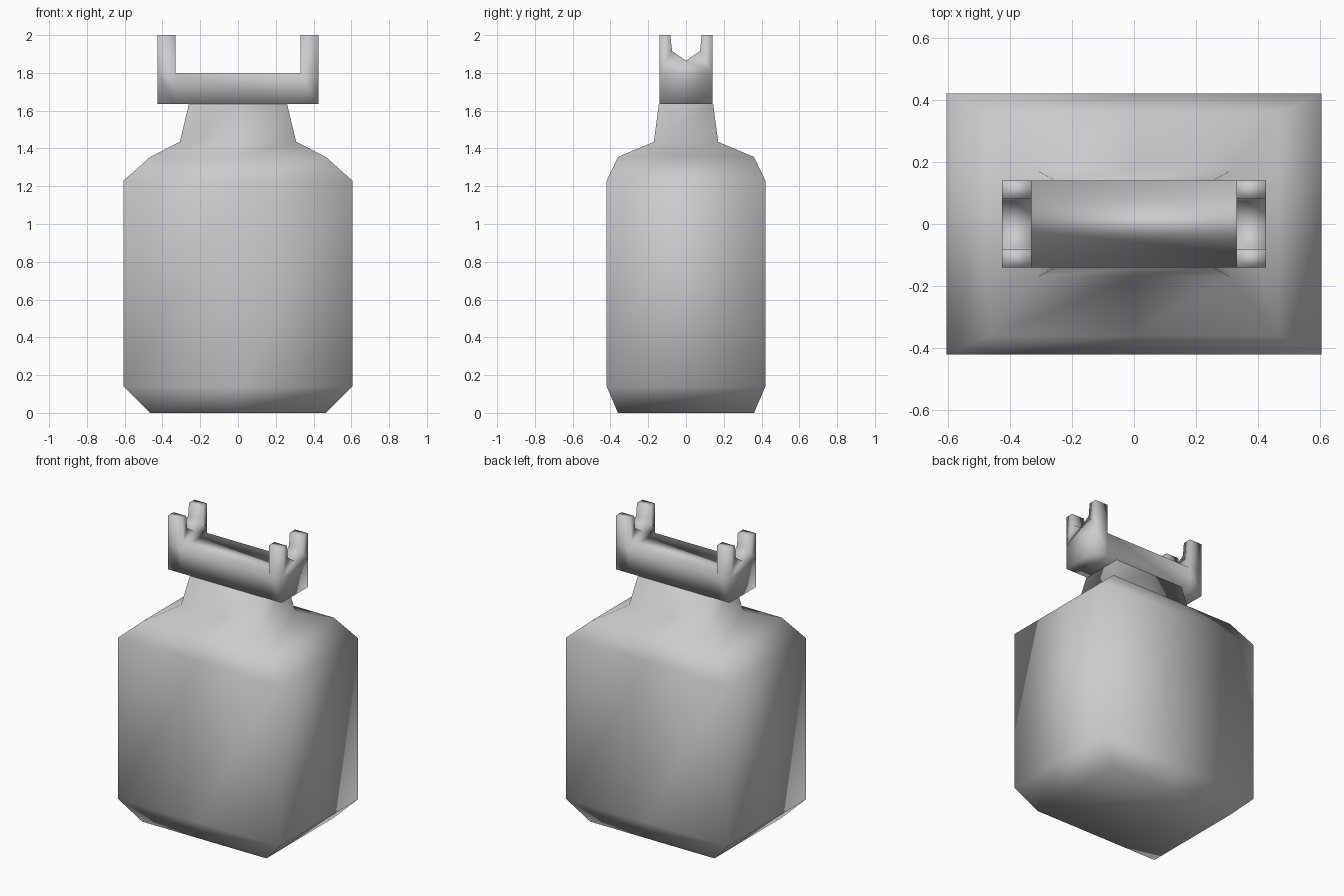
import bpy, bmesh

if "Cube" in bpy.data.objects:
    bpy.data.objects.remove(bpy.data.objects["Cube"])


def finish(bm, name):
    bmesh.ops.recalc_face_normals(bm, faces=bm.faces)
    for f in bm.faces:
        f.smooth = True
    mesh = bpy.data.meshes.new(name)
    bm.to_mesh(mesh)
    bm.free()
    obj = bpy.data.objects.new(name, mesh)
    bpy.context.collection.objects.link(obj)
    return obj


def bridge(bm, a, b):
    n = len(a)
    for i in range(n):
        j = (i + 1) % n
        bm.faces.new((a[i], a[j], b[j], b[i]))


# Body, shoulders and neck: stacked rectangular rings (half x, half y, z)
RINGS = [(0.465, 0.36, 0.0), (0.605, 0.42, 0.14), (0.605, 0.42, 1.23),
         (0.465, 0.36, 1.355), (0.308, 0.17, 1.435), (0.26, 0.144, 1.635)]
bm = bmesh.new()
rings = []
for hx, hy, z in RINGS:
    outline = [(-hx, -hy), (0, -hy), (hx, -hy), (hx, hy), (0, hy), (-hx, hy)]
    rings.append([bm.verts.new((x, y, z)) for x, y in outline])
for lower, upper in zip(rings, rings[1:]):
    bridge(bm, lower, upper)
bm.faces.new(rings[0])
bm.faces.new(rings[-1])
finish(bm, "body")

# Crossbar with a notched prong pair at each end (profile in y, z)
half = [(0.14, 1.635), (0.14, 1.8), (0.14, 2.0), (0.083, 2.0), (0.074, 1.915)]
profile = half + [(0, 1.865)] + [(-y, z) for y, z in reversed(half)]
bm = bmesh.new()
stations = [[bm.verts.new((x, y, z)) for y, z in profile]
            for x in (-0.425, -0.33, 0.33, 0.425)]
bridge(bm, stations[0], stations[1])
bridge(bm, stations[2], stations[3])
for outer in (stations[0], stations[3]):
    bm.faces.new(outer)
for inner in (stations[1], stations[2]):
    bm.faces.new(inner[1:-1])
# Bar between the prongs
bar = [[s[0], s[1], s[-2], s[-1]] for s in stations[1:3]]
bridge(bm, bar[0], bar[1])
finish(bm, "forked_crossbar")
